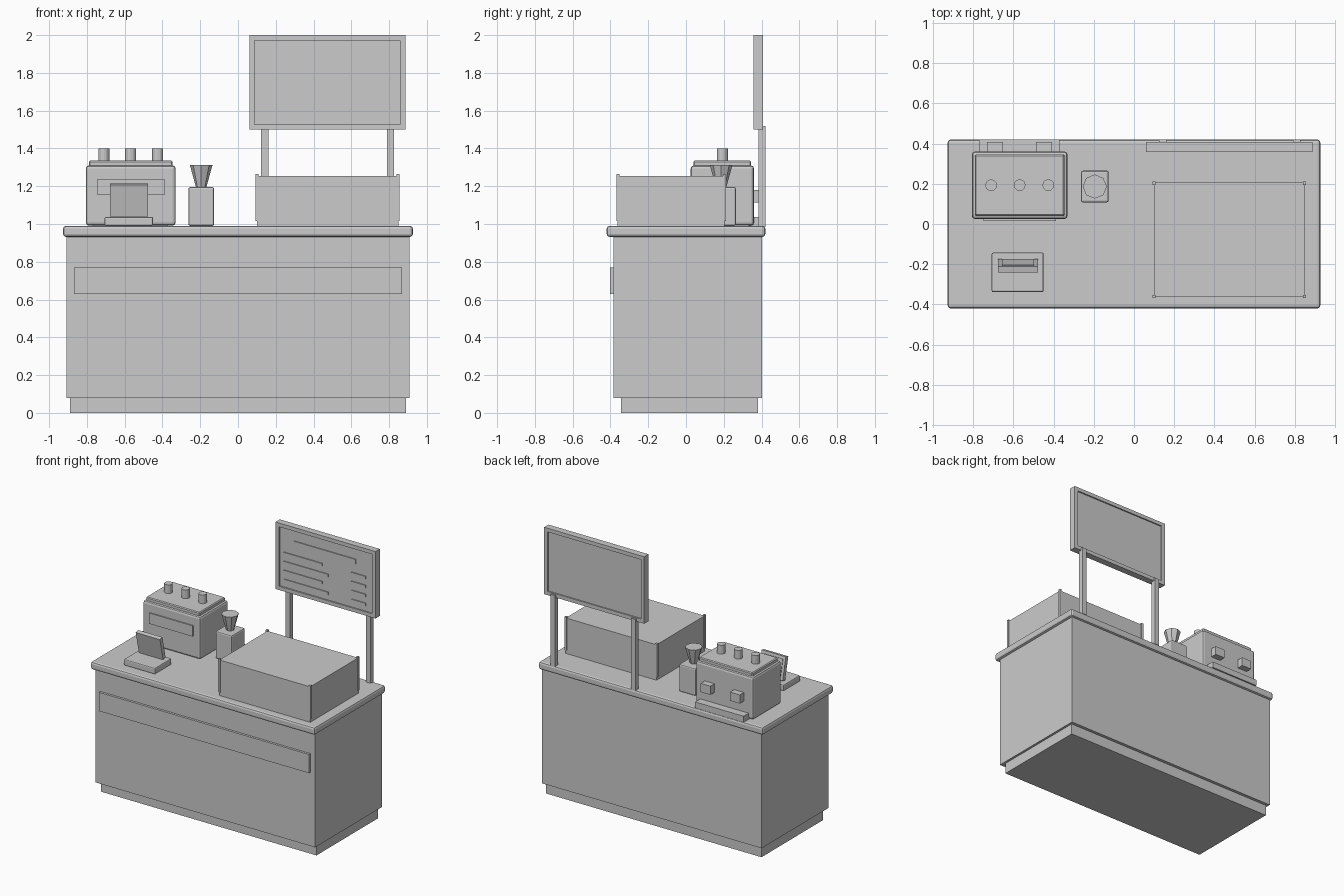
import bpy
from math import radians

if "Cube" in bpy.data.objects:
    bpy.data.objects.remove(bpy.data.objects["Cube"])


def box(name, x, y, z, bevel=0.0, segments=2):
    """Box from (min, max) ranges with an optional bevel."""
    bpy.ops.mesh.primitive_cube_add(
        size=1, location=[(r[0] + r[1]) / 2 for r in (x, y, z)])
    ob = bpy.context.object
    ob.name = name
    ob.scale = [r[1] - r[0] for r in (x, y, z)]
    bpy.ops.object.transform_apply(location=False, rotation=False, scale=True)
    if bevel:
        mod = ob.modifiers.new("Bevel", 'BEVEL')
        mod.width = bevel
        mod.segments = segments
    return ob


# Counter
box("plinth", (-0.89, 0.89), (-0.345, 0.38), (0, 0.085))
box("counter_body", (-0.907, 0.907), (-0.385, 0.403), (0.08, 0.945))
box("front_panel", (-0.867, 0.867), (-0.402, -0.38), (0.63, 0.77))
box("countertop", (-0.926, 0.926), (-0.42, 0.42), (0.932, 0.99), 0.015)

# Display case with corner posts
box("display_case", (0.1, 0.85), (-0.362, 0.205), (0.985, 1.255))
for i, px in enumerate((0.1, 0.848)):
    for j, py in enumerate((-0.36, 0.203)):
        box(f"case_post_{i}{j}", (px - 0.008, px + 0.008),
            (py - 0.008, py + 0.008), (1.015, 1.265))

# Menu sign: posts, frame, recessed panel and raised menu bars
for side, px in (("left", 0.142), ("right", 0.808)):
    box(f"sign_post_{side}", (px - 0.019, px + 0.019), (0.384, 0.42), (0.985, 1.52))
X0, X1, Z0, Z1, RIM = 0.06, 0.886, 1.5, 2.0, 0.028
FY = (0.357, 0.408)
box("sign_panel", (X0 + 0.01, X1 - 0.01), (0.367, 0.398), (Z0 + 0.01, Z1 - 0.01))
for name, z in (("bottom", (Z0, Z0 + RIM)), ("top", (Z1 - RIM, Z1))):
    box(f"sign_frame_{name}", (X0, X1), FY, z)
for name, x in (("left", (X0, X0 + RIM)), ("right", (X1 - RIM, X1))):
    box(f"sign_frame_{name}", x, FY, (Z0 + RIM, Z1 - RIM))
BY = (0.36, 0.37)
box("menu_title_bar", (0.21, 0.72), BY, (1.86, 1.895))
for i in range(4):
    z = 1.79 - i * 0.067
    end = 0.49 if i % 2 else 0.44
    box(f"menu_item_bar_{i}", (0.125, end), BY, (z - 0.022, z))
    box(f"menu_price_bar_{i}", (0.68, 0.8), BY, (z - 0.022, z))

# Coffee machine
box("machine_body", (-0.806, -0.33), (0.025, 0.36), (0.992, 1.31), 0.016)
box("machine_top", (-0.79, -0.346), (0.04, 0.345), (1.3, 1.335), 0.006, 1)
box("machine_front_panel", (-0.747, -0.387), (0.016, 0.03), (1.155, 1.235))
box("drip_tray", (-0.77, -0.37), (0.33, 0.42), (0.99, 1.036))
for i, cx in enumerate((-0.69, -0.447)):
    box(f"brew_head_{i}", (cx - 0.04, cx + 0.04), (0.35, 0.408), (1.115, 1.18))
for i in range(3):
    bpy.ops.mesh.primitive_cylinder_add(
        vertices=12, radius=0.029, depth=0.07,
        location=(-0.71 + i * 0.142, 0.193, 1.365))
    bpy.context.object.name = f"machine_cup_{i}"

# Grinder
box("grinder_body", (-0.263, -0.126), (0.107, 0.265), (0.99, 1.195), 0.01)
bpy.ops.mesh.primitive_cone_add(
    vertices=8, radius1=0.027, radius2=0.06, depth=0.12,
    location=(-0.195, 0.186, 1.253))
bpy.context.object.name = "grinder_hopper"

# Till: base and tilted display facing the back
box("till_base", (-0.707, -0.449), (-0.339, -0.142), (0.99, 1.037), 0.008)
tablet = box("till_display", (-0.677, -0.477), (-0.222, -0.192), (1.042, 1.212))
screen = box("till_screen", (-0.657, -0.497), (-0.194, -0.188), (1.062, 1.192))
screen.parent = tablet
screen.location = screen.location - tablet.location
tablet.rotation_euler.x = radians(13)
